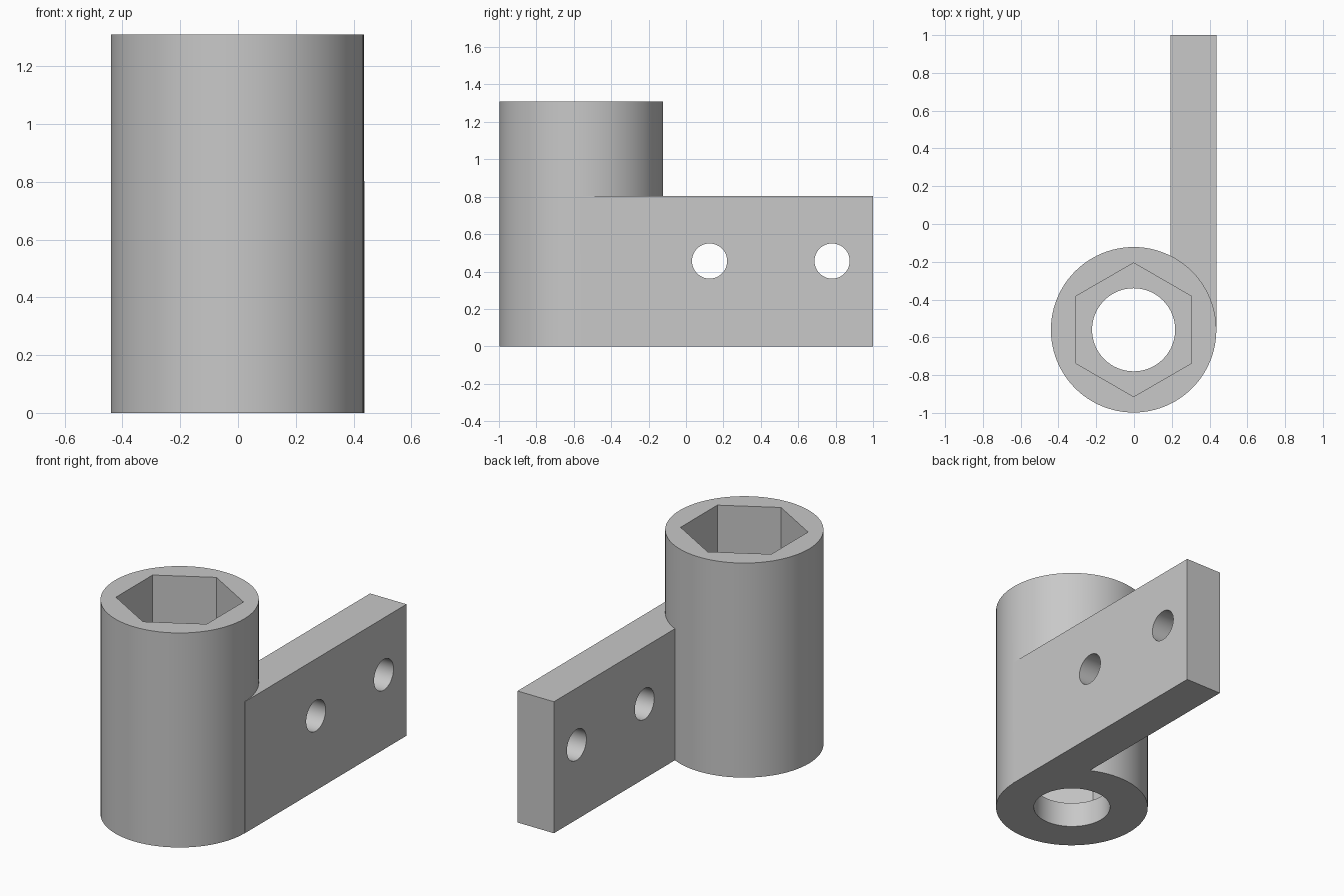
import bpy
from math import pi

cube = bpy.data.objects.get("Cube")
if cube:
    bpy.data.objects.remove(cube, do_unlink=True)

CX, CY = -0.002, -0.56        # socket axis
RADIUS, HEIGHT = 0.438, 1.31
SHOULDER = 0.155              # height where the hex pocket begins

grey = bpy.data.materials.new("plain grey")
grey.use_nodes = True
grey.diffuse_color = (0.58, 0.58, 0.58, 1)
grey.node_tree.nodes["Principled BSDF"].inputs["Base Color"].default_value = grey.diffuse_color


def prism(name, sides, radius, depth, centre, rotation=(0, 0, 0)):
    bpy.ops.mesh.primitive_cylinder_add(vertices=sides, radius=radius, depth=depth,
                                        location=centre, rotation=rotation)
    ob = bpy.context.object
    ob.name = name
    ob.data.materials.append(grey)
    return ob


def box(name, low, high):
    centre = [(a + b) / 2 for a, b in zip(low, high)]
    bpy.ops.mesh.primitive_cube_add(size=1, location=centre)
    ob = bpy.context.object
    ob.name = name
    ob.scale = [b - a for a, b in zip(low, high)]
    bpy.ops.object.transform_apply(location=False, rotation=False, scale=True)
    ob.data.materials.append(grey)
    return ob


def combine(body, tool, operation):
    tool.hide_render = True
    mod = body.modifiers.new(operation, "BOOLEAN")
    mod.operation, mod.solver, mod.object = operation, "EXACT", tool
    bpy.context.view_layer.objects.active = body
    bpy.ops.object.modifier_apply(modifier=mod.name)
    bpy.data.objects.remove(tool, do_unlink=True)


# Round socket body with the tangent mounting plate
body = prism("socket_bracket", 96, RADIUS, HEIGHT, (CX, CY, HEIGHT / 2))
plate = box("mounting_plate", (0.192, CY, 0), (0.438, 1, 0.803))
combine(body, plate, "UNION")

# Through bore, then the hexagonal pocket with points along y
combine(body, prism("bore", 64, 0.22, 4, (CX, CY, 0)), "DIFFERENCE")
combine(body, prism("hex_pocket", 6, 0.354, 2, (CX, CY, SHOULDER + 1)), "DIFFERENCE")

# Two screw holes across the plate
for y in (0.126, 0.781):
    hole = prism("screw_hole", 48, 0.094, 1, (0.315, y, 0.456), (0, pi / 2, 0))
    combine(body, hole, "DIFFERENCE")

# Smooth round walls, sharp edges
bpy.ops.object.select_all(action="DESELECT")
body.select_set(True)
bpy.context.view_layer.objects.active = body
bpy.ops.object.shade_smooth_by_angle(angle=pi / 6)
